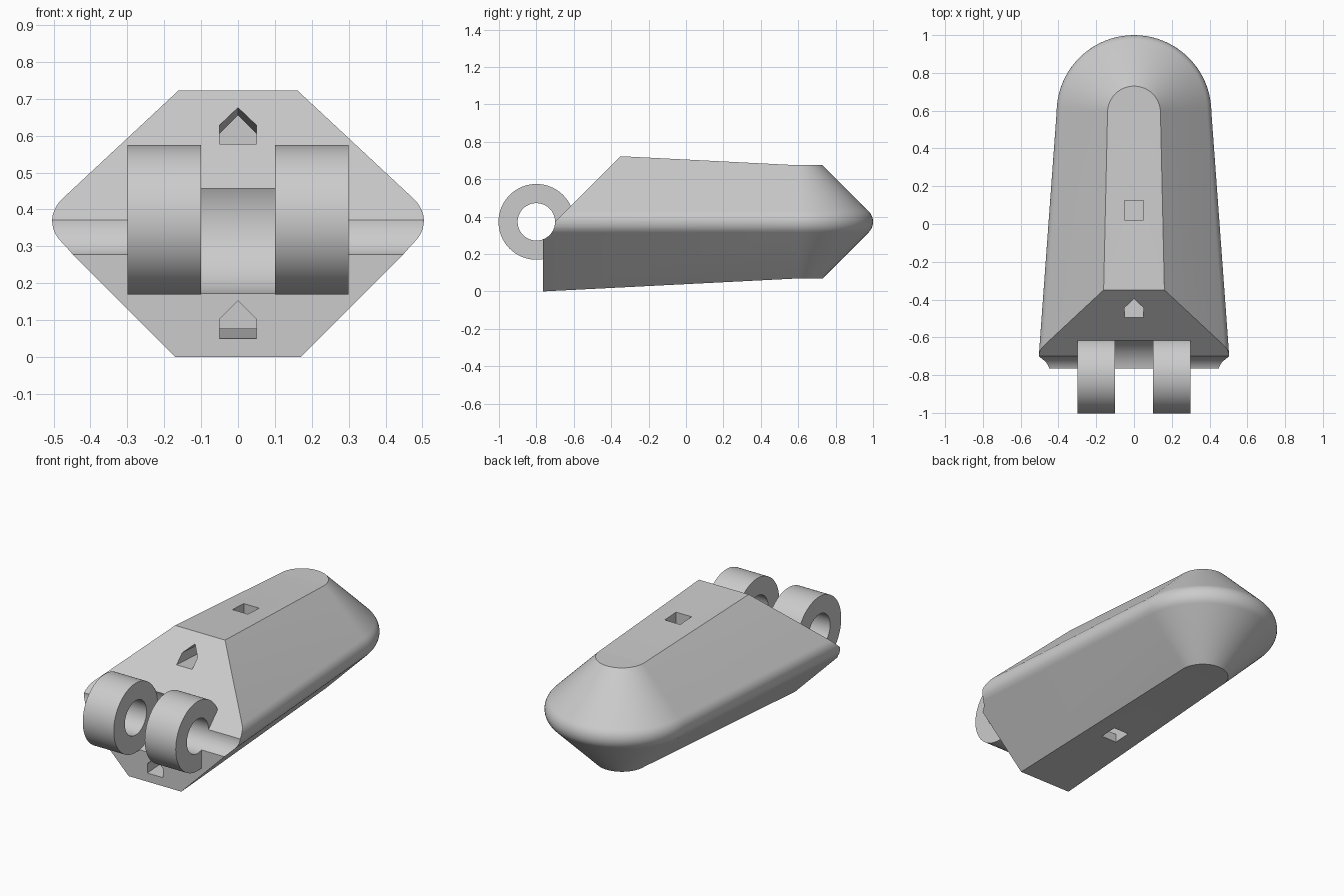
import bpy, bmesh
from math import sin, cos, pi, radians
from mathutils import Matrix, Vector

if "Cube" in bpy.data.objects:
    bpy.data.objects.remove(bpy.data.objects["Cube"])

MID = 0.372                       # height of the widest line
FRONT, REAR = -0.765, 0.59        # front face, centre of the rounded end
PIVOT = Vector((0, -0.8, MID))

grey = bpy.data.materials.new("plain grey")
grey.use_nodes = True
grey.diffuse_color = (0.6, 0.6, 0.6, 1)
grey.node_tree.nodes["Principled BSDF"].inputs["Base Color"].default_value = (0.6, 0.6, 0.6, 1)


def make(name, bm):
    bmesh.ops.recalc_face_normals(bm, faces=bm.faces)
    mesh = bpy.data.meshes.new(name)
    bm.to_mesh(mesh)
    bm.free()
    mesh.materials.append(grey)
    obj = bpy.data.objects.new(name, mesh)
    bpy.context.collection.objects.link(obj)
    return obj


def activate(obj):
    bpy.ops.object.select_all(action='DESELECT')
    obj.select_set(True)
    bpy.context.view_layer.objects.active = obj


def cut(target, cutter):
    cutter.hide_render = True
    mod = target.modifiers.new("cut", 'BOOLEAN')
    mod.operation, mod.solver, mod.object = 'DIFFERENCE', 'EXACT', cutter
    activate(target)
    bpy.ops.object.modifier_apply(modifier=mod.name)
    bpy.data.objects.remove(cutter)


def cylinder(name, radius, x0, x1):
    bm = bmesh.new()
    place = Matrix.Translation(PIVOT + Vector(((x0 + x1) / 2, 0, 0))) @ Matrix.Rotation(pi / 2, 4, 'Y')
    bmesh.ops.create_cone(bm, cap_ends=True, segments=80, radius1=radius, radius2=radius,
                          depth=x1 - x0, matrix=place)
    return make(name, bm)


def prism(name, start, end):
    """Solid between two matching outlines."""
    bm = bmesh.new()
    a, b = ([bm.verts.new(p) for p in ring] for ring in (start, end))
    bm.faces.new(a)
    bm.faces.new(b)
    for i in range(len(a)):
        j = (i + 1) % len(a)
        bm.faces.new((a[i], a[j], b[j], b[i]))
    return make(name, bm)


def column(flat, half):
    """Upright edge profile: 45 degree slopes meeting in a rounded tip."""
    r = 0.08
    centre = flat + half - r * 2 ** 0.5
    arc = [(centre + r * cos(t), r * sin(t)) for t in (radians(45 - 9 * i) for i in range(11))]
    return [(flat, half)] + arc + [(flat, -half)]


def build_body():
    bm = bmesh.new()
    wide, narrow = column(0.17, MID), column(0.14, 0.303)
    steps = 40
    stations = [(FRONT, 0, wide)]
    stations += [(REAR, pi * i / steps, narrow) for i in range(steps + 1)]
    stations += [(FRONT, pi, wide)]
    cols = [[bm.verts.new((d * cos(t), y + d * sin(t), MID + z)) for d, z in prof]
            for y, t, prof in stations]
    # sloping sides and rounded end
    for a, b in zip(cols, cols[1:]):
        for i in range(len(a) - 1):
            bm.faces.new((a[i], b[i], b[i + 1], a[i + 1]))
    # top and bottom strips across the width
    for k in (0, -1):
        n = len(cols)
        for i in range(n // 2):
            ring = [cols[i][k], cols[i + 1][k], cols[n - 2 - i][k], cols[n - 1 - i][k]]
            ring = list(dict.fromkeys(ring))
            if len(ring) > 2:
                bm.faces.new(ring)
    bm.faces.new(cols[0] + cols[-1][::-1])
    return make("body", bm)


body = build_body()

# slanted nose above the pivot
nose = [(-0.7, MID), (-0.2, MID + 0.5), (-1.2, MID + 0.5), (-1.2, MID - 0.5)]
cut(body, prism("nose_cutter", [(-1, y, z) for y, z in nose], [(1, y, z) for y, z in nose]))

# pin groove over the full width, and clearance between the knuckles
cut(body, cylinder("pin_cutter", 0.1, -1, 1))
cut(body, cylinder("clearance_cutter", 0.2025, -0.1, 0.1))

# cord channels with pointed roofs, following the top and bottom faces
house = [(-0.05, 0), (0.05, 0), (0.05, 0.053), (0, 0.103), (-0.05, 0.053)]


def channel(y0, z0, y1, z1):
    cut(body, prism("channel_cutter", [(x, y0, z0 + z) for x, z in house],
                    [(x, y1, z1 + z) for x, z in house]))


def shaft(y0, y1, z0, z1):
    square = [(-0.05, y0), (0.05, y0), (0.05, y1), (-0.05, y1)]
    cut(body, prism("shaft_cutter", [(x, y, z0) for x, y in square],
                    [(x, y, z1) for x, y in square]))


channel(-0.6, 0.583, 0.125, 0.547)
shaft(0.02, 0.125, 0.57, 0.9)
channel(-0.865, 0.045, -0.11, 0.083)
shaft(-0.215, -0.11, -0.2, 0.11)

# hinge knuckles
parts = [body]
for name, x in (("right_knuckle", -0.3), ("left_knuckle", 0.1)):
    knuckle = cylinder(name, 0.2025, x, x + 0.2)
    cut(knuckle, cylinder("bore_cutter", 0.1, -1, 1))
    parts.append(knuckle)

for obj in parts:
    activate(obj)
    bpy.ops.object.shade_smooth_by_angle(angle=radians(30))
